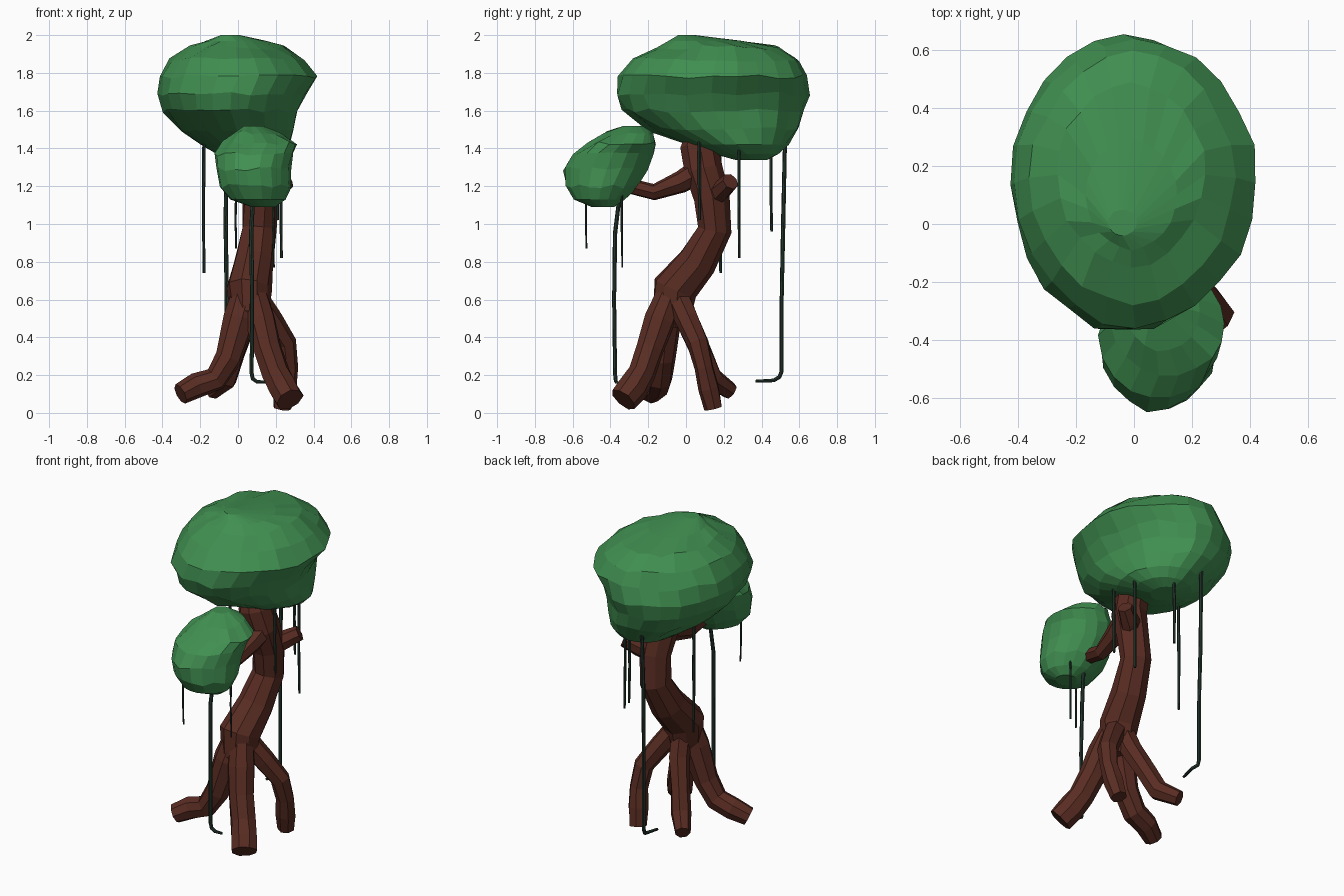
import bpy, bmesh, math, random
from mathutils import Vector

random.seed(4)


def material(name, rgb):
    m = bpy.data.materials.new(name)
    m.diffuse_color = (*rgb, 1)
    return m


BARK = material("bark brown", (0.098, 0.025, 0.016))
LEAF = material("leaf green", (0.052, 0.275, 0.082))
VINE = material("vine dark green", (0.018, 0.038, 0.027))


def skin(name, rings, mat):
    """Join equal-sized rings of points into a closed flat-shaded mesh."""
    bm = bmesh.new()
    loops = [[bm.verts.new(p) for p in ring] for ring in rings]
    n = len(loops[0])
    for a, b in zip(loops, loops[1:]):
        for i in range(n):
            j = (i + 1) % n
            bm.faces.new((a[i], a[j], b[j], b[i]))
    bm.faces.new(loops[0][::-1])
    bm.faces.new(loops[-1])
    bmesh.ops.recalc_face_normals(bm, faces=bm.faces)
    me = bpy.data.meshes.new(name)
    bm.to_mesh(me)
    bm.free()
    me.materials.append(mat)
    ob = bpy.data.objects.new(name, me)
    bpy.context.collection.objects.link(ob)
    return ob


def tube(name, path, mat, sides=7, jitter=0.0):
    """Tube through (x, y, z, radius) points."""
    pts = [Vector(p[:3]) for p in path]
    rings, side = [], Vector((1, 0.2, 0))
    for k, p in enumerate(pts):
        before = (p - pts[k - 1]).normalized() if k else Vector()
        after = (pts[k + 1] - p).normalized() if k < len(pts) - 1 else Vector()
        t = (before + after).normalized()
        side = (side - t * side.dot(t)).normalized()
        up = t.cross(side)
        ring = []
        for i in range(sides):
            a = 2 * math.pi * i / sides
            r = path[k][3] * (1 + random.uniform(-jitter, jitter))
            ring.append(p + side * math.cos(a) * r + up * math.sin(a) * r)
        rings.append(ring)
    return skin(name, rings, mat)


def crown(name, levels, sides, jitter, power):
    """Lumpy leaf mass from (z, xmin, xmax, ymin, ymax) levels."""
    rings = []
    low, high = levels[0][0], levels[-1][0]
    for z, x0, x1, y0, y1 in levels:
        ring = []
        inner = 0.2 < (z - low) / (high - low) < 0.95
        for i in range(sides):
            a = 2 * math.pi * i / sides
            c, s = math.cos(a), math.sin(a)
            f = 1 / (abs(c) ** power + abs(s) ** power) ** (1 / power)
            f *= 1 + random.uniform(-jitter, jitter * 0.6)
            dz = random.uniform(-0.012, 0.012) if inner else 0
            ring.append(((x0 + x1) / 2 + (x1 - x0) / 2 * c * f,
                         (y0 + y1) / 2 + (y1 - y0) / 2 * s * f, z + dz))
        rings.append(ring)
    return skin(name, rings, LEAF)


# Leaf crowns
crown("main_crown", [
    (1.34, 0.00, 0.14, 0.26, 0.43), (1.37, -0.11, 0.22, 0.15, 0.49),
    (1.42, -0.20, 0.28, 0.00, 0.54), (1.50, -0.31, 0.30, -0.20, 0.60),
    (1.60, -0.40, 0.32, -0.34, 0.635), (1.69, -0.43, 0.36, -0.38, 0.65),
    (1.78, -0.42, 0.43, -0.36, 0.645), (1.87, -0.36, 0.35, -0.28, 0.60),
    (1.935, -0.27, 0.25, -0.15, 0.49), (1.97, -0.17, 0.15, -0.09, 0.29),
    (2.0, -0.09, 0.01, -0.04, 0.05)], 24, 0.03, 1.88)
crown("small_crown", [
    (1.09, 0.07, 0.20, -0.50, -0.38), (1.13, -0.04, 0.25, -0.60, -0.32),
    (1.20, -0.10, 0.28, -0.64, -0.26), (1.29, -0.12, 0.28, -0.65, -0.19),
    (1.37, -0.12, 0.30, -0.61, -0.16), (1.43, -0.08, 0.32, -0.53, -0.16),
    (1.48, -0.03, 0.23, -0.44, -0.17), (1.52, 0.03, 0.13, -0.33, -0.23)], 18, 0.04, 1.88)

# Trunk, roots and branches
tube("trunk", [
    (0.06, -0.07, 0.45, 0.06), (0.06, -0.075, 0.54, 0.105),
    (0.06, -0.06, 0.66, 0.118), (0.085, 0.06, 0.80, 0.105),
    (0.11, 0.15, 0.97, 0.093), (0.12, 0.135, 1.14, 0.096),
    (0.11, 0.09, 1.28, 0.104), (0.075, 0.07, 1.40, 0.10),
    (0.06, 0.08, 1.48, 0.08)], BARK, 9, 0.05)
tube("front_left_root", [
    (0.05, -0.075, 0.66, 0.07), (0.01, -0.11, 0.50, 0.085),
    (-0.05, -0.13, 0.29, 0.074), (-0.12, -0.14, 0.18, 0.068),
    (-0.22, -0.15, 0.145, 0.066), (-0.305, -0.19, 0.10, 0.056)], BARK, 8, 0.06)
tube("front_right_root", [
    (0.08, -0.075, 0.66, 0.07), (0.12, -0.14, 0.49, 0.08),
    (0.155, -0.19, 0.34, 0.073), (0.20, -0.235, 0.21, 0.074),
    (0.24, -0.28, 0.13, 0.08), (0.275, -0.33, 0.07, 0.076)], BARK, 8, 0.06)
tube("back_right_root", [
    (0.09, -0.05, 0.62, 0.065), (0.175, 0.01, 0.49, 0.062),
    (0.25, 0.065, 0.37, 0.058), (0.265, 0.095, 0.24, 0.053),
    (0.25, 0.12, 0.13, 0.058), (0.235, 0.145, 0.025, 0.05)], BARK, 7, 0.06)
tube("back_left_root", [
    (0.06, -0.05, 0.63, 0.065), (0.035, 0.02, 0.46, 0.062),
    (-0.02, 0.085, 0.31, 0.058), (-0.065, 0.14, 0.18, 0.06),
    (-0.14, 0.235, 0.115, 0.045)], BARK, 7, 0.06)
tube("front_branch", [
    (0.12, 0.08, 1.28, 0.07), (0.11, -0.03, 1.22, 0.06),
    (0.10, -0.17, 1.17, 0.045), (0.09, -0.29, 1.20, 0.042),
    (0.09, -0.38, 1.26, 0.03)], BARK, 7, 0.06)
tube("branch_stub", [
    (0.12, 0.13, 1.13, 0.06), (0.19, 0.19, 1.18, 0.055),
    (0.265, 0.235, 1.225, 0.046)], BARK, 7, 0.06)

# Thin straight vines: x, y, top, bottom
for k, (x, y, top, low) in enumerate([
        (-0.18, 0.18, 1.46, 0.74), (0.23, 0.28, 1.46, 0.82),
        (0.08, 0.45, 1.42, 0.96), (0.21, 0.07, 1.46, 1.02),
        (-0.01, -0.53, 1.18, 0.87), (0.19, -0.34, 1.17, 0.77)]):
    r = 0.009 if y > 0 else 0.006
    mid = (top + low) / 2
    tube(f"thin_vine_{k}", [(x, y, top, r), (x - 0.003, y, mid, r),
                            (x, y + 0.003, low, r * 0.8)], VINE, 6)

# Long vines with hooked ends
tube("front_long_vine", [
    (0.08, -0.35, 1.16, 0.011), (0.07, -0.375, 0.95, 0.012),
    (0.075, -0.38, 0.6, 0.011), (0.072, -0.375, 0.21, 0.011),
    (0.078, -0.373, 0.18, 0.011), (0.10, -0.37, 0.165, 0.01),
    (0.145, -0.365, 0.162, 0.008)], VINE, 7)
tube("back_long_vine", [
    (-0.06, 0.525, 1.46, 0.011), (-0.065, 0.515, 1.0, 0.012),
    (-0.06, 0.507, 0.6, 0.011), (-0.06, 0.507, 0.22, 0.011),
    (-0.06, 0.495, 0.19, 0.011), (-0.04, 0.465, 0.172, 0.01),
    (-0.06, 0.37, 0.168, 0.008)], VINE, 7)
